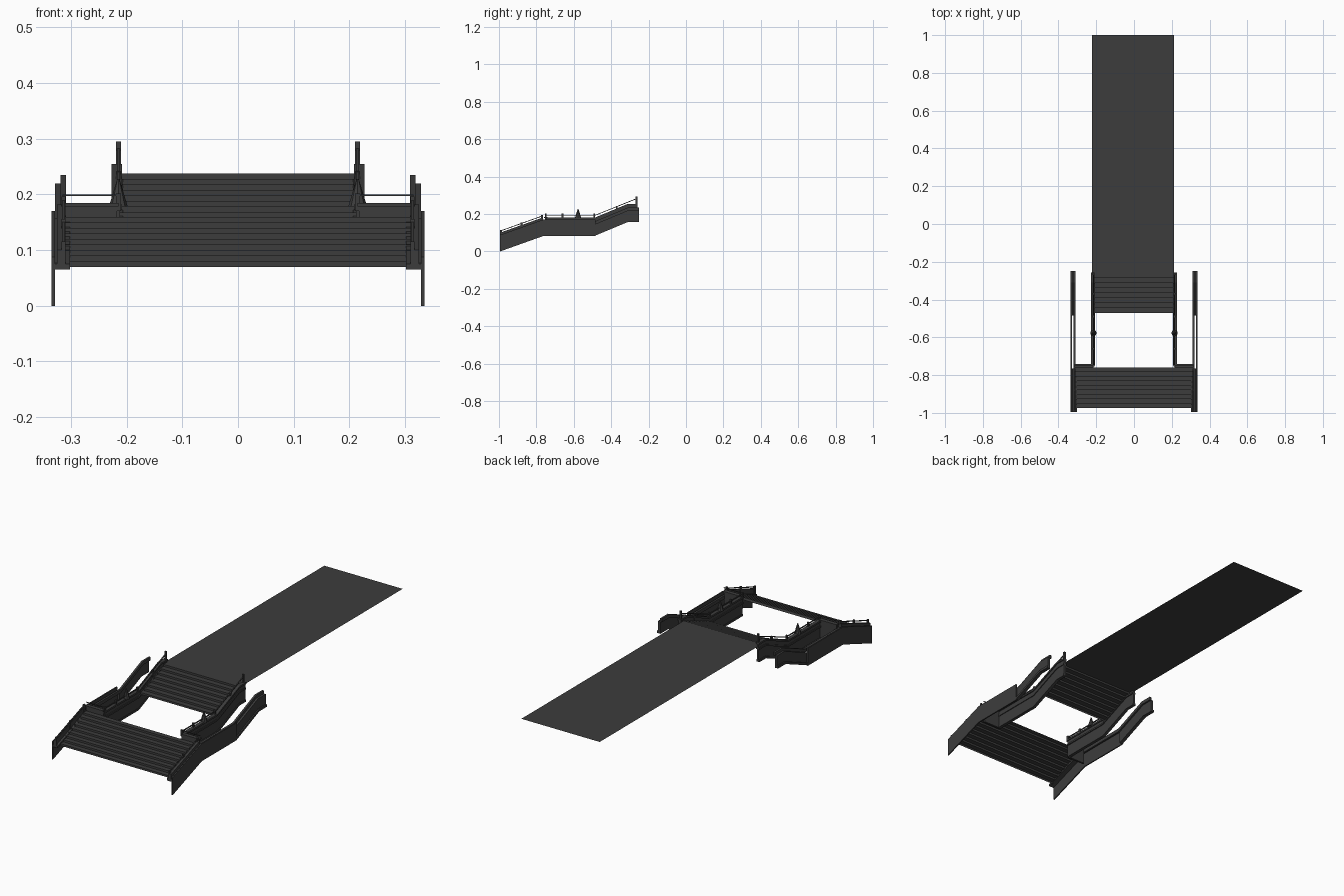
import bpy, bmesh

cube = bpy.data.objects.get("Cube")
if cube:
    bpy.data.objects.remove(cube, do_unlink=True)

mat = bpy.data.materials.new("dark_grey")
mat.use_nodes = True
GREY = (0.046, 0.046, 0.046, 1)
mat.diffuse_color = GREY
mat.node_tree.nodes["Principled BSDF"].inputs["Base Color"].default_value = GREY


def finish(name, bm):
    bmesh.ops.recalc_face_normals(bm, faces=bm.faces)
    me = bpy.data.meshes.new(name)
    bm.to_mesh(me)
    bm.free()
    me.materials.append(mat)
    ob = bpy.data.objects.new(name, me)
    bpy.context.collection.objects.link(ob)
    return ob


def band(name, x0, x1, path, low, high):
    """Strip following a (y, z) path, between two height offsets."""
    bm = bmesh.new()
    n = len(path)
    rings = []
    for y, z in path:
        rings.append([bm.verts.new(p) for p in (
            (x0, y, z + low), (x1, y, z + low), (x1, y, z + high), (x0, y, z + high))])
    for a, b in zip(rings, rings[1:]):
        for i in range(4):
            j = (i + 1) % 4
            bm.faces.new((a[i], a[j], b[j], b[i]))
    bm.faces.new(rings[0])
    bm.faces.new(rings[n - 1])
    return finish(name, bm)


def box(name, x, y, z0, z1, wx, wy):
    return band(name, x - wx / 2, x + wx / 2, [(y - wy / 2, z0), (y + wy / 2, z0)], 0, z1 - z0)


def stairs(name, half, y0, y1, z0, z1, steps):
    """Open zigzag sheet of risers and treads."""
    prof = [(y0, z0)]
    dy, dz = (y1 - y0) / steps, (z1 - z0) / steps
    for i in range(steps):
        prof += [(y0 + i * dy, z0 + (i + 1) * dz), (y0 + (i + 1) * dy, z0 + (i + 1) * dz)]
    bm = bmesh.new()
    rows = [[bm.verts.new((x, y, z)) for x in (-half, half)] for y, z in prof]
    for a, b in zip(rows, rows[1:]):
        bm.faces.new((a[0], a[1], b[1], b[0]))
    finish(name, bm)


# Flights and upper walkway
stairs("lower_flight", 0.31, -0.975, -0.76, 0.07, 0.16, 9)
stairs("upper_flight", 0.212, -0.47, -0.26, 0.158, 0.238, 8)
bm = bmesh.new()
bm.faces.new([bm.verts.new(p) for p in (
    (-0.222, -0.26, 0.238), (0.212, -0.26, 0.238), (0.212, 1, 0.238), (-0.222, 1, 0.238))])
finish("walkway", bm)

# Lower edges that the walls follow
front = [(-0.995, 0.003), (-0.765, 0.085)]
level = [(-0.765, 0.085), (-0.485, 0.085)]
back = [(-0.485, 0.085), (-0.31, 0.158), (-0.25, 0.158)]
inner = [(-0.75, 0.085), (-0.485, 0.085), (-0.31, 0.158), (-0.258, 0.158)]
inner_rail = [(-0.75, 0.085), (-0.485, 0.085), (-0.26, 0.175)]

for s, side in ((1, "left"), (-1, "right")):
    # Outer wall
    band(side + "_outer_wall", s * 0.329, s * 0.335, front + level[1:], -0.003, 0.085)
    band(side + "_outer_back_wall", s * 0.317, s * 0.329, back, 0, 0.062)
    band(side + "_outer_cap", s * 0.309, s * 0.319, level + back[1:], 0.06, 0.077)
    band(side + "_outer_foot", s * 0.317, s * 0.335, back, 0, 0.012)
    # Front parapet beside the lower flight
    band(side + "_front_parapet", s * 0.313, s * 0.325, front, 0.065, 0.097)
    band(side + "_front_ledge", s * 0.302, s * 0.33, front, 0.062, 0.072)
    band(side + "_front_rail", s * 0.311, s * 0.316, front, 0.104, 0.108)
    # Cross wall on the landing
    xc = s * 0.265
    box(side + "_cross_wall", xc, -0.75, 0.085, 0.182, 0.095, 0.01)
    box(side + "_cross_cap", xc, -0.75, 0.178, 0.185, 0.1, 0.02)
    box(side + "_cross_rail", xc, -0.75, 0.197, 0.2, 0.1, 0.004)
    # Inner wall
    band(side + "_inner_wall", s * 0.212, s * 0.222, inner, 0, 0.094)
    band(side + "_inner_cap", s * 0.208, s * 0.227, inner, 0.088, 0.097)
    band(side + "_inner_ledge", s * 0.207, s * 0.226, inner, 0.062, 0.07)
    band(side + "_inner_foot", s * 0.21, s * 0.226, inner, 0, 0.01)
    band(side + "_inner_rail", s * 0.212, s * 0.217, inner_rail, 0.107, 0.111)
    # Posts
    for y, z in ((-0.99, 0.07), (-0.88, 0.11), (-0.77, 0.15)):
        box(side + "_front_post", s * 0.3135, y, z, z + 0.046, 0.008, 0.01)
    for y, z in ((-0.75, 0.17), (-0.66, 0.17), (-0.49, 0.17), (-0.37, 0.21), (-0.265, 0.24)):
        box(side + "_inner_post", s * 0.2145, y, z, z + (0.055 if y > -0.3 else 0.032), 0.009, 0.009)
    # Pointed finial on the landing wall
    bm = bmesh.new()
    bmesh.ops.create_cone(bm, cap_ends=True, segments=8, radius1=0.017, radius2=0.002, depth=0.05)
    bmesh.ops.translate(bm, verts=bm.verts, vec=(s * 0.215, -0.577, 0.203))
    bmesh.ops.scale(bm, verts=bm.verts, vec=(1, 1, 1))
    finish(side + "_finial", bm)
